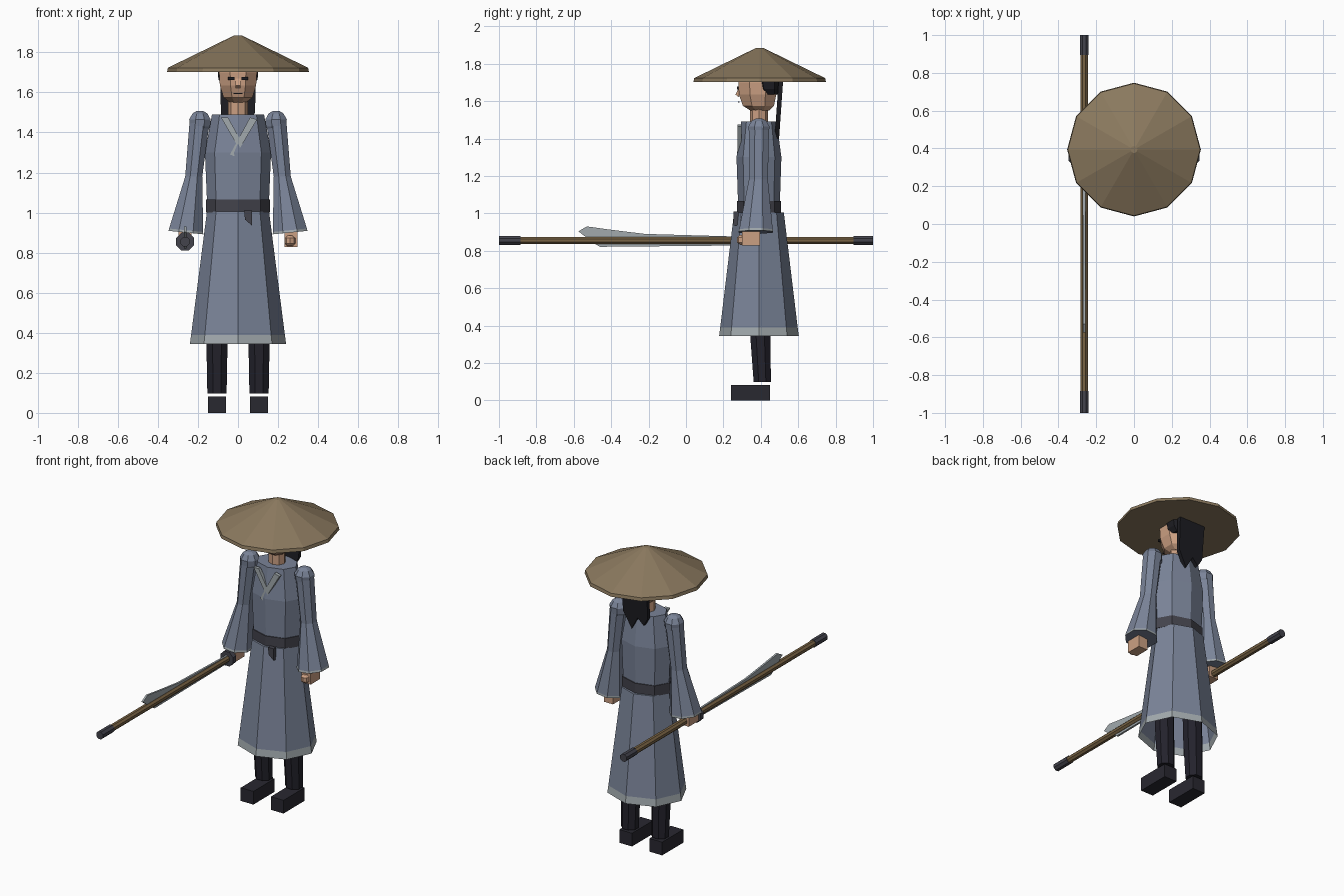
import bpy, bmesh, math
from mathutils import Vector

if "Cube" in bpy.data.objects:
    bpy.data.objects.remove(bpy.data.objects["Cube"])

def material(name, rgb):
    m = bpy.data.materials.new(name)
    m.diffuse_color = (*rgb, 1)
    m.use_nodes = True
    m.node_tree.nodes["Principled BSDF"].inputs["Base Color"].default_value = m.diffuse_color
    return m

ROBE = material("slate robe", (0.195, 0.230, 0.315))
TRIM = material("pale trim", (0.36, 0.40, 0.42))
BELT = material("charcoal", (0.056, 0.056, 0.072))
STRAW = material("straw", (0.255, 0.190, 0.112))
SKIN = material("skin", (0.60, 0.35, 0.225))
HAIR = material("black hair", (0.012, 0.012, 0.016))
CLOTH = material("dark trousers", (0.017, 0.016, 0.025))
BOOT = material("dark boots", (0.022, 0.021, 0.030))
WOOD = material("pole wood", (0.19, 0.125, 0.058))
CY = 0.39  # body centre in y

def finish(name, bm, *mats):
    bmesh.ops.recalc_face_normals(bm, faces=bm.faces)
    me = bpy.data.meshes.new(name)
    bm.to_mesh(me)
    bm.free()
    for m in mats:
        me.materials.append(m)
    ob = bpy.data.objects.new(name, me)
    bpy.context.collection.objects.link(ob)
    return ob

def loft(name, rings, mats, n=8, caps=(True, True), phase=0.0, bands=None):
    """Skin rings (cx, cy, z, rx, ry[, tilt]); bands gives a material index per level."""
    bm = bmesh.new()
    loops = []
    for cx, cy, z, rx, ry, *tilt in rings:
        t = tilt[0] if tilt else 0
        angles = [phase + 2 * math.pi * i / n for i in range(n)]
        loops.append([bm.verts.new((cx + rx * math.cos(a), cy + ry * math.sin(a),
                                    z + t * rx * math.cos(a))) for a in angles])
    for k, (a, b) in enumerate(zip(loops, loops[1:])):
        for i in range(n):
            j = (i + 1) % n
            f = bm.faces.new((a[i], a[j], b[j], b[i]))
            f.material_index = bands[k] if bands else 0
    if caps[0]:
        bm.faces.new(loops[0])
    if caps[1]:
        bm.faces.new(loops[-1])
    return finish(name, bm, *mats)

def box(name, lo, hi, mat):
    bm = bmesh.new()
    bmesh.ops.create_cube(bm, size=1)
    lo, hi = Vector(lo), Vector(hi)
    for v in bm.verts:
        v.co = Vector([(lo[i] + hi[i]) / 2 + v.co[i] * (hi[i] - lo[i]) for i in range(3)])
    return finish(name, bm, mat)

def plate(name, pts, thick, mat, place):
    """Extrude a 2D outline; place maps (u, v, depth) to a point."""
    bm = bmesh.new()
    a = [bm.verts.new(place(u, v, 0)) for u, v in pts]
    b = [bm.verts.new(place(u, v, thick)) for u, v in pts]
    bm.faces.new(a)
    bm.faces.new(b)
    for i in range(len(pts)):
        j = (i + 1) % len(pts)
        bm.faces.new((a[i], a[j], b[j], b[i]))
    return finish(name, bm, mat)

def rod(name, y0, y1, r, mat, n=8):
    """Cylinder along y on the pole axis."""
    pts = [(r * math.cos(math.tau * (i + .5) / n), r * math.sin(math.tau * (i + .5) / n))
           for i in range(n)]
    return plate(name, pts, y1 - y0, mat, lambda u, v, d: (-0.264 + u, y0 + d, 0.855 + v))

# wide conical hat
loft("hat", [(0, CY + .004, 1.703, .354, .354), (0, CY + .004, 1.723, .35, .35),
             (0, CY + .004, 1.885, .018, .018)], [STRAW], n=12)

# head, neck and face
loft("head", [(0, .395, 1.55, .045, .055), (0, .387, 1.575, .078, .09),
              (0, .383, 1.635, .098, .108), (0, .383, 1.70, .102, .112),
              (0, .385, 1.76, .075, .08)], [SKIN], phase=math.pi / 8)
loft("neck", [(0, CY, 1.47, .05, .048), (0, CY, 1.58, .05, .048)], [SKIN])
plate("nose", [(.284, 1.675), (.264, 1.635), (.284, 1.62)], .024, SKIN,
      lambda u, v, d: (d - .012, u, v))
box("mouth", (-.022, .277, 1.593), (.022, .286, 1.598), BELT)
for s in (-1, 1):
    x = .034 * s
    box("eye", (x - .016, .272, 1.663), (x + .016, .281, 1.677), HAIR)

# hair cap over the back of the head and hanging split sheet
loft("hair_cap", [(0, .45, 1.635, .085, .06), (0, .445, 1.665, .106, .075),
                  (0, .44, 1.712, .11, .082)], [HAIR], phase=math.pi / 8)
plate("hair_fall", [(-.09, 1.71), (-.085, 1.49), (-.055, 1.44), (-.015, 1.48), (.03, 1.40),
                    (.085, 1.50), (.09, 1.71)], .024, HAIR,
      lambda u, v, d: (u, .475 + (v - 1.42) * .07 + d, v))

# robe body, belt and skirt with pale hem
loft("torso", [(0, CY, 1.0, .152, .11), (0, CY, 1.06, .155, .112), (0, CY, 1.30, .165, .12),
               (0, CY, 1.49, .13, .095)], [ROBE])
loft("belt", [(0, CY, 1.0, .16, .118), (0, CY, 1.066, .16, .118)], [BELT])
loft("skirt", [(0, CY, 1.005, .155, .133), (0, CY, .39, .234, .207), (0, CY, .345, .24, .213)],
     [ROBE, TRIM], caps=(True, False), bands=[0, 1])
plate("belt_knot", [(.03, 1.01), (.07, 1.01), (.07, .935), (.035, .965)], .025, BELT,
      lambda u, v, d: (u, .255 + d, v))

# crossed collar strips
strips = {"collar_under": [(-.085, 1.475), (-.05, 1.475), (.022, 1.345), (.002, 1.325)],
          "collar_over": [(.06, 1.475), (.095, 1.465), (-.015, 1.28), (-.04, 1.29)]}
for name, pts in strips.items():
    plate(name, pts, .02, TRIM, lambda u, v, d: (u, .276 + d, v))

for s in (-1, 1):
    # shoulder, flared sleeve with thin cuff, hand
    loft("shoulder", [(.19 * s, CY, z, r, r * 1.05) for z, r in
                      ((1.41, .045), (1.43, .055), (1.465, .058), (1.495, .04), (1.507, .018))],
         [ROBE], phase=math.pi / 8)
    loft("sleeve", [(.192 * s, CY, 1.45, .054, .058, 0), (.221 * s, CY - .003, 1.18, .046, .055, 0),
                    (.259 * s, .374, .912, .092, .097, .1 * s),
                    (.26 * s, .373, .90, .094, .099, .1 * s)], [ROBE, TRIM], bands=[0, 0, 1],
         phase=math.pi / 8)
    box("hand", (.264 * s - .032, .30, .828), (.264 * s + .032, .395, .91), SKIN)
    loft("thumb", [(.26 * s, .30, z, r, r) for z, r in
                   ((.832, .012), (.845, .026), (.872, .026), (.885, .012))], [SKIN])
    # leg and boot
    loft("leg", [(.105 * s, .408, .097, .052, .05), (.105 * s, .397, .345, .057, .058),
                 (.10 * s, CY, .80, .058, .062)], [CLOTH], phase=math.pi / 8)
    box("boot", (.105 * s - .044, .24, 0), (.105 * s + .044, .45, .083), BOOT)

# polearm: shaft, end caps, guard and blade
rod("pole", -.99, .99, .021, WOOD)
rod("front_cap", -1, -.885, .025, BELT)
rod("back_cap", .895, 1, .025, BELT)
rod("guard", .265, .295, .048, BELT)
plate("blade", [(-.575, .904), (-.53, .93), (-.40, .912), (-.22, .89), (.27, .876), (.27, .828),
                (-.46, .821), (-.50, .845)], .012, TRIM, lambda u, v, d: (-.27 + d, u, v))
